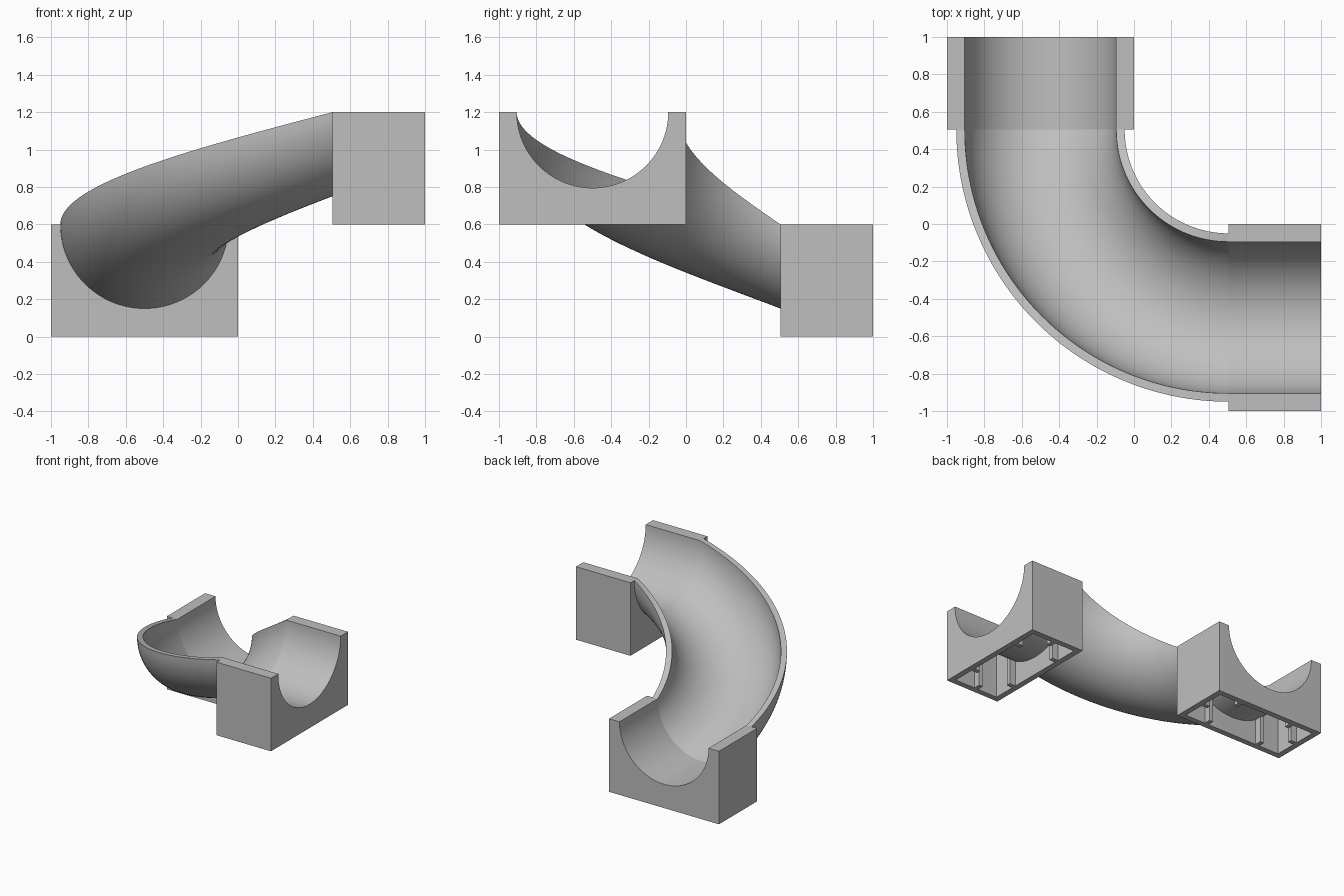
import bpy
import bmesh
from math import pi, sin, cos, asin
from mathutils import Matrix

if "Cube" in bpy.data.objects:
    bpy.data.objects.remove(bpy.data.objects["Cube"])

grey = bpy.data.materials.new("light grey plastic")
grey.use_nodes = True
GREY = (0.52, 0.52, 0.52, 1)
grey.diffuse_color = GREY
grey.node_tree.nodes["Principled BSDF"].inputs["Base Color"].default_value = GREY

H, LENGTH = 0.6, 0.495          # block height and depth
R_IN, R_OUT = 0.405, 0.45       # trough shell radii
WALL, ARC = 0.047, 48


def arc(r, a0, a1, n=ARC):
    """Points (offset, height) on a circle around the trough axis."""
    return [(r * cos(a0 + (a1 - a0) * i / n), H + r * sin(a0 + (a1 - a0) * i / n))
            for i in range(n + 1)]


def finish(bm, name):
    bmesh.ops.recalc_face_normals(bm, faces=bm.faces)
    mesh = bpy.data.meshes.new(name)
    bm.to_mesh(mesh)
    bm.free()
    mesh.materials.append(grey)
    obj = bpy.data.objects.new(name, mesh)
    bpy.context.collection.objects.link(obj)
    return obj


def activate(obj):
    bpy.ops.object.select_all(action='DESELECT')
    obj.select_set(True)
    bpy.context.view_layer.objects.active = obj


def smooth(obj):
    activate(obj)
    bpy.ops.object.shade_smooth_by_angle(angle=pi / 6)


def sweep(sections, name):
    """Skin a row of matching closed sections and cap both ends."""
    bm = bmesh.new()
    rings = [[bm.verts.new(p) for p in s] for s in sections]
    n = len(rings[0])
    for a, b in zip(rings, rings[1:]):
        for i in range(n):
            j = (i + 1) % n
            bm.faces.new((a[i], a[j], b[j], b[i]))
    bm.faces.new(rings[0])
    bm.faces.new(rings[-1])
    return finish(bm, name)


def extrude(profile, y0, y1, name):
    return sweep([[(x, y, z) for x, z in profile] for y in (y0, y1)], name)


def support_block(name, matrix):
    # solid block with the half-round trough cut into its top
    profile = [(0.5, H), (0.5, 0), (-0.5, 0), (-0.5, H)] + arc(R_IN, -pi, 0)
    block = extrude(profile, 0, LENGTH, name)
    # hollow underside that follows the trough shell
    side = 0.5 - WALL
    tilt = asin(0.05 / R_OUT)
    hollow = [(side, H - 0.05), (side, -0.1), (-side, -0.1), (-side, H - 0.05)]
    hollow += arc(R_OUT, tilt - pi, -tilt)
    cutter = extrude(hollow, WALL, LENGTH - WALL, name + "_cutter")
    cutter.hide_render = True
    mod = block.modifiers.new("hollow", 'BOOLEAN')
    mod.operation, mod.solver, mod.object = 'DIFFERENCE', 'EXACT', cutter
    activate(block)
    bpy.ops.object.modifier_apply(modifier=mod.name)
    bpy.data.objects.remove(cutter)
    block.matrix_world = matrix
    smooth(block)

    # gripping ribs on the inner walls
    bm = bmesh.new()

    def rib(x, y, sx, sy, top):
        m = Matrix.Translation((x, y, top / 2)) @ Matrix.Diagonal((sx, sy, top, 1))
        bmesh.ops.create_cube(bm, size=1, matrix=m)

    reach, thick = 0.06, 0.035
    for s in (-1, 1):
        rib(s * (side - reach / 2 + 0.005), LENGTH / 2, reach, thick, 0.42)
        for y in (WALL + reach / 2 - 0.005, LENGTH - WALL - reach / 2 + 0.005):
            rib(s * 0.25, y, thick, reach, 0.24)
    finish(bm, name + "_ribs").matrix_world = matrix


support_block("lower_block", Matrix.Translation((-0.5, 0.505, 0)))
support_block("upper_block", Matrix.Translation((0.505, -0.5, H)) @ Matrix.Rotation(-pi / 2, 4, 'Z'))

# quarter-turn trough that climbs steadily from the lower to the upper block
STEPS, CENTRE, TURN = 64, 0.505, 1.005
shell = arc(R_OUT, -pi, 0) + arc(R_IN, 0, -pi)
sections = []
for k in range(STEPS + 1):
    t = k / STEPS
    a = pi + t * pi / 2
    sections.append([(CENTRE + (TURN + d) * cos(a), CENTRE + (TURN + d) * sin(a), z + H * t)
                     for d, z in shell])
smooth(sweep(sections, "curved_trough"))
